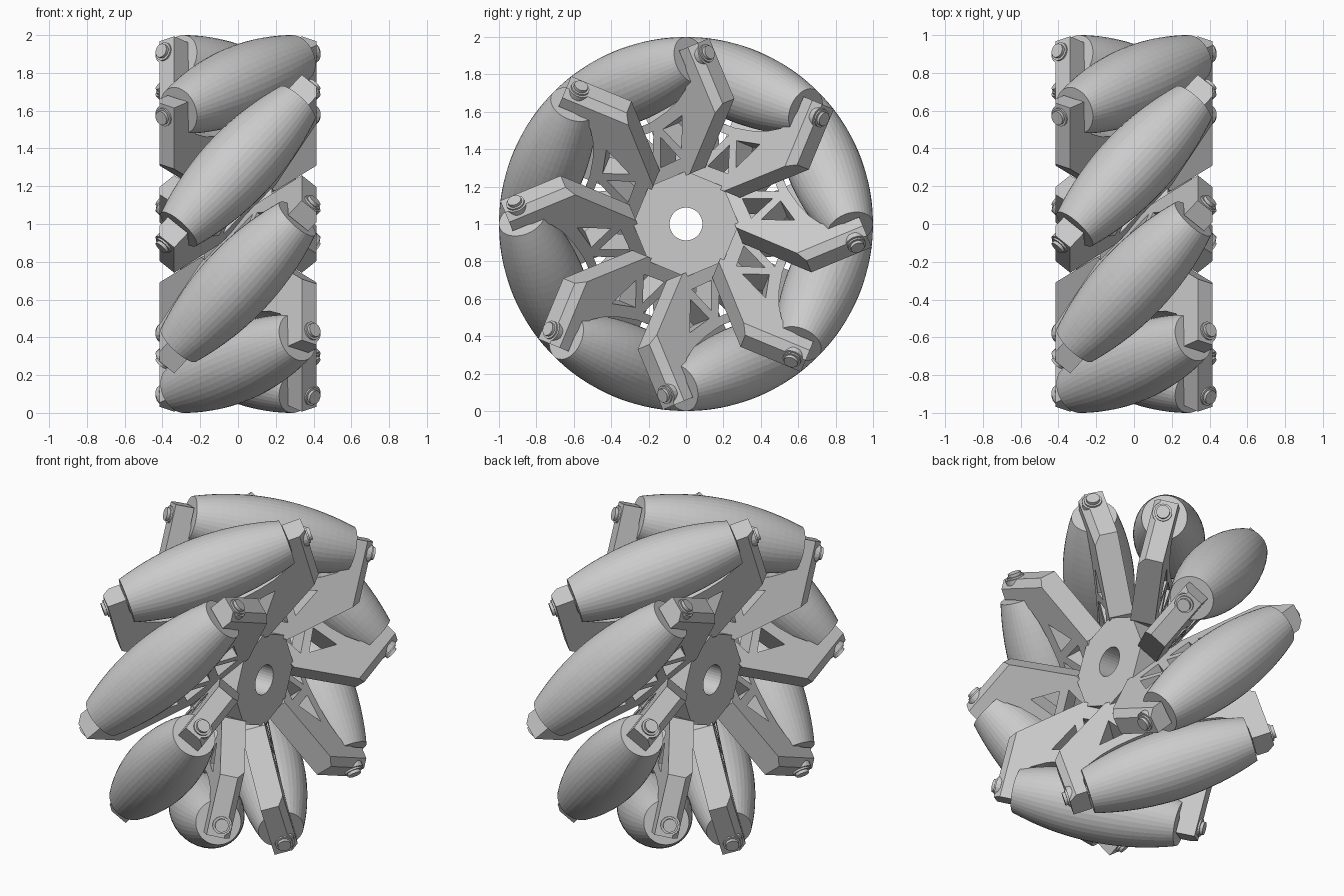
import bpy, bmesh
from math import sin, cos, pi, radians, sqrt
from mathutils import Matrix, Vector

if "Cube" in bpy.data.objects:
    bpy.data.objects.remove(bpy.data.objects["Cube"])

N = 8                       # rollers
TILT = radians(49)          # roller axis against the wheel axis
C, K = cos(TILT), sin(TILT)
RC = 0.80                   # radius of roller centres
XMAX = 0.415                # side faces of the wheel
THICK = 0.07                # half thickness of a bracket


def plate(outlines, half):
    """Mesh of a flat plate (with holes) extruded to +-half along local z."""
    cu = bpy.data.curves.new("plate_curve", 'CURVE')
    cu.dimensions = '2D'
    cu.fill_mode = 'BOTH'
    cu.extrude = half
    for pts in outlines:
        sp = cu.splines.new('POLY')
        sp.points.add(len(pts) - 1)
        for p, (x, y) in zip(sp.points, pts):
            p.co = (x, y, 0, 1)
        sp.use_cyclic_u = True
    tmp = bpy.data.objects.new("plate_tmp", cu)
    bpy.context.collection.objects.link(tmp)
    dg = bpy.context.evaluated_depsgraph_get()
    me = bpy.data.meshes.new_from_object(tmp.evaluated_get(dg))
    bpy.data.objects.remove(tmp)
    bm = bmesh.new()
    bm.from_mesh(me)
    bmesh.ops.remove_doubles(bm, verts=bm.verts, dist=1e-4)
    return bm


def lathe(profile, segs):
    """Closed solid of revolution about local x from (x, radius) points."""
    bm = bmesh.new()
    rings = [[bm.verts.new((x, r * cos(2 * pi * j / segs), r * sin(2 * pi * j / segs)))
              for j in range(segs)] for x, r in profile]
    for a, b in zip(rings, rings[1:]):
        for j in range(segs):
            bm.faces.new((a[j], a[j - 1], b[j - 1], b[j]))
    bm.faces.new(rings[0])
    bm.faces.new(rings[-1])
    return bm


def finish(bm, name):
    bmesh.ops.recalc_face_normals(bm, faces=bm.faces)
    me = bpy.data.meshes.new(name)
    bm.to_mesh(me)
    bm.free()
    for p in me.polygons:
        p.use_smooth = False
    return me


def add(name, me, mat):
    ob = bpy.data.objects.new(name, me)
    bpy.context.collection.objects.link(ob)
    ob.matrix_world = mat


def mirrored(pts):
    return [(-x, y) for x, y in reversed(pts)]


# Bracket: two-pronged fork with truss windows, drawn as (along axis, radial)
half = [(0, 0.57), (0.12, 0.575), (0.24, 0.595), (0.34, 0.625), (0.42, 0.665),
        (0.47, 0.72), (0.485, 0.78), (0.485, 0.87), (0.595, 0.87),
        (0.595, 0.52), (0.22, 0.24)]
side_windows = [[(0.045, 0.33), (0.2, 0.335), (0.13, 0.48)],
                [(0.165, 0.515), (0.235, 0.38), (0.33, 0.545)]]
windows = [[(-0.1, 0.525), (0.1, 0.525), (0, 0.36)]]
for w in side_windows:
    windows += [w, mirrored(w)]
bm = plate([half + mirrored(half)[:-1]] + windows, THICK)

# Trim the fork flush with both side faces of the wheel
for sgn in (1, -1):
    nrm = Vector((C, 0, K)) * sgn
    res = bmesh.ops.bisect_plane(bm, geom=bm.verts[:] + bm.edges[:] + bm.faces[:],
                                 plane_co=nrm * XMAX, plane_no=nrm, clear_outer=True)
    edges = [e for e in res["geom_cut"] if isinstance(e, bmesh.types.BMEdge)]
    bmesh.ops.holes_fill(bm, edges=edges, sides=0)
bracket = finish(bm, "bracket")

# Roller: barrel whose outer line always touches the wheel's radius of 1
profile = []
for i in range(-10, 11):
    s = 0.44 * i / 10
    t = s * K
    rho = sqrt(RC * RC + t * t)
    a = t / rho * K
    profile.append((s + (1 - rho) * a, (1 - rho) * sqrt(1 - a * a)))
roller = finish(lathe(profile, 40), "roller")

# Axle bolt with a washer and head at each end
end = [(0.565, 0.035), (0.565, 0.062), (0.595, 0.062), (0.595, 0.05),
       (0.605, 0.05), (0.605, 0.038), (0.622, 0.038)]
bolt = finish(lathe(mirrored(end) + end, 20), "axle_bolt")

# Place the eight sets round the wheel axis
for i in range(N):
    th = radians(22.5) + 2 * pi * i / N
    rad = Vector((0, cos(th), sin(th)))
    tan = Vector((0, sin(th), -cos(th)))
    ax = Vector((C, 0, 0)) + tan * K
    rot = Matrix((ax, rad, ax.cross(rad))).transposed().to_4x4()
    base = Matrix.Translation((0, 0, 1))
    add(f"bracket_{i + 1}", bracket, base @ rot)
    centre = Matrix.Translation(Vector((0, 0, 1)) + rad * RC) @ rot
    add(f"roller_{i + 1}", roller, centre)
    add(f"axle_bolt_{i + 1}", bolt, centre)

# Octagonal hub with a round bore
octagon = [(0.283 * cos(pi * j / 4), 0.283 * sin(pi * j / 4)) for j in range(8)]
bore = [(0.088 * cos(pi * j / 16), 0.088 * sin(pi * j / 16)) for j in range(32)]
hub = finish(plate([octagon, bore], 0.18), "hub")
add("hub", hub, Matrix.Translation((0, 0, 1)) @ Matrix.Rotation(pi / 2, 4, 'Y'))
